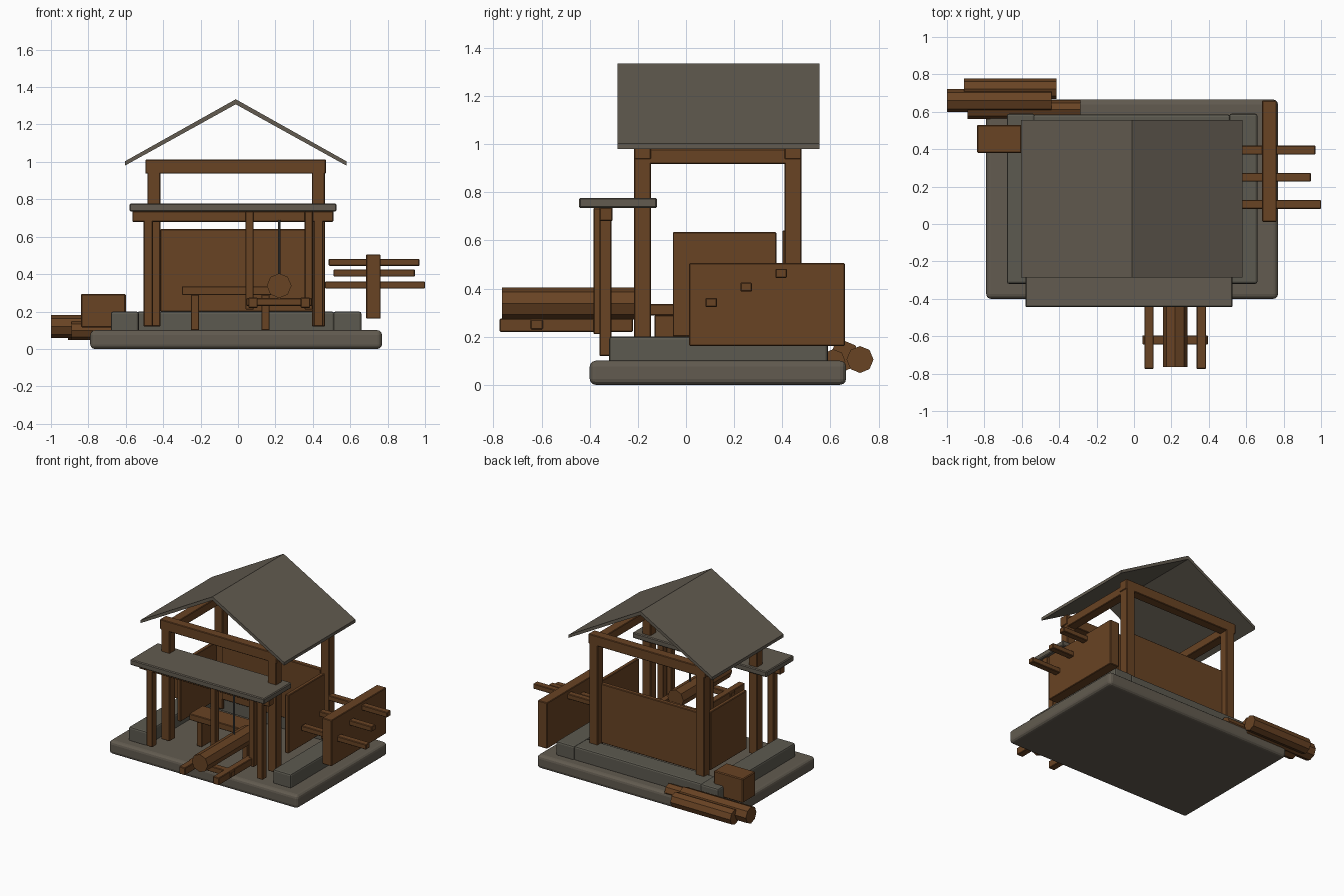
import bpy, math
from mathutils import Vector

if "Cube" in bpy.data.objects:
    bpy.data.objects.remove(bpy.data.objects["Cube"])


def material(name, rgb):
    m = bpy.data.materials.new(name)
    m.diffuse_color = (*rgb, 1)
    m.use_nodes = True
    m.node_tree.nodes["Principled BSDF"].inputs["Base Color"].default_value = m.diffuse_color
    return m


WOOD = material("brown wood", (0.14, 0.056, 0.017))
STONE = material("grey stone", (0.122, 0.105, 0.08))
TIER = material("dark stone", (0.108, 0.102, 0.08))
ROPE = material("rope grey", (0.08, 0.08, 0.078))


def finish(ob, name, mat, bevel=0, segments=1):
    ob.name = name
    ob.data.materials.append(mat)
    if bevel:
        b = ob.modifiers.new("bevel", 'BEVEL')
        b.width, b.segments = bevel, segments
    return ob


def box(name, x, y, z, mat=WOOD, bevel=0.004, segments=1):
    """Box from (min, max) ranges."""
    bpy.ops.mesh.primitive_cube_add(size=1)
    ob = bpy.context.object
    lo, hi = Vector((x[0], y[0], z[0])), Vector((x[1], y[1], z[1]))
    for v in ob.data.vertices:
        v.co = lo + Vector((a * (b + 0.5) for a, b in zip(hi - lo, v.co)))
    return finish(ob, name, mat, bevel, segments)


def rod(name, start, end, radius, mat=WOOD, sides=8):
    a, b = Vector(start), Vector(end)
    bpy.ops.mesh.primitive_cylinder_add(vertices=sides, radius=radius, depth=(b - a).length,
                                        location=(a + b) / 2)
    ob = bpy.context.object
    ob.rotation_euler = (b - a).to_track_quat('Z', 'Y').to_euler()
    return finish(ob, name, mat)


# stone base and U-shaped footing
box("base_slab", (-0.79, 0.77), (-0.40, 0.665), (0, 0.10), STONE, 0.025, 3)
box("left_footing", (-0.68, -0.53), (-0.32, 0.59), (0.09, 0.20), TIER, 0.012, 2)
box("right_footing", (0.51, 0.66), (-0.32, 0.59), (0.09, 0.20), TIER, 0.012, 2)
box("back_footing", (-0.54, 0.515), (0.43, 0.585), (0.09, 0.20), TIER, 0.012, 2)

# main timber frame
for side, x in (("left", (-0.485, -0.415)), ("right", (0.395, 0.465))):
    for end, y in (("front", (-0.215, -0.145)), ("back", (0.41, 0.48))):
        box(f"{end}_{side}_post", x, y, (0.12, 0.95))
    box(f"{side}_top_beam", x, (-0.21, 0.475), (0.917, 0.98))
for end, y in (("front", (-0.215, -0.145)), ("back", (0.41, 0.48))):
    box(f"{end}_top_beam", (-0.495, 0.47), y, (0.937, 1.012))

# wall panels
box("back_panel", (-0.415, 0.40), (0.40, 0.435), (0.20, 0.64))
box("left_panel", (-0.465, -0.435), (-0.055, 0.375), (0.20, 0.635))
box("right_panel", (0.425, 0.455), (-0.055, 0.375), (0.20, 0.635))

# gable roof: extruded inverted V, one slope per object
for side, ex in (("left", -0.605), ("right", 0.58)):
    section = [(ex, 0.98), (ex, 1.003), (-0.012, 1.335), (-0.012, 1.308)]
    verts = [(x, y, z) for y in (-0.285, 0.555) for x, z in section]
    faces = [(0, 1, 2, 3), (7, 6, 5, 4)] + [(i, i + 4, (i + 1) % 4 + 4, (i + 1) % 4) for i in range(4)]
    if side == "right":
        faces = [f[::-1] for f in faces]
    me = bpy.data.meshes.new("roof")
    me.from_pydata(verts, [], [f[::-1] for f in faces])
    ob = bpy.data.objects.new("roof", me)
    bpy.context.collection.objects.link(ob)
    finish(ob, f"{side}_roof_slope", STONE)

# porch
box("porch_roof", (-0.58, 0.527), (-0.445, -0.12), (0.735, 0.777), STONE, 0.006)
box("porch_beam", (-0.565, 0.51), (-0.36, -0.305), (0.68, 0.737))
for side, x in (("left", -0.48), ("right", 0.43)):
    box(f"{side}_porch_post", (x - 0.025, x + 0.025), (-0.36, -0.31), (0.12, 0.69))

# hoist with hanging log on a cradle
for side, x in (("left", 0.062), ("right", 0.378)):
    box(f"{side}_hoist_post", (x - 0.022, x + 0.022), (-0.385, -0.34), (0.21, 0.735))
for side, x in (("left", 0.08), ("right", 0.36)):
    box(f"{side}_cradle_rail", (x - 0.025, x + 0.025), (-0.775, -0.22), (0.22, 0.275))
box("cradle_crossbar", (0.045, 0.395), (-0.645, -0.595), (0.23, 0.272))
rod("cradle_log", (0.22, -0.765, 0.338), (0.22, -0.19, 0.338), 0.066)
rod("hoist_rope", (0.22, -0.36, 0.38), (0.22, -0.36, 0.69), 0.006, ROPE)

# bench
box("bench_seat", (-0.30, 0.22), (-0.15, 0.01), (0.288, 0.335))
for side, x in (("left", -0.23), ("right", 0.147)):
    box(f"{side}_bench_leg", (x - 0.022, x + 0.022), (-0.13, -0.01), (0.10, 0.29))

# side board with pegs through it
box("side_board", (0.685, 0.763), (0.012, 0.66), (0.162, 0.505))
for i, (x0, x1, y, z) in enumerate([(0.465, 1.0, 0.105, 0.342), (0.51, 0.945, 0.25, 0.406),
                                    (0.485, 0.97, 0.395, 0.463)]):
    box(f"board_peg_{i + 1}", (x0, x1), (y - 0.024, y + 0.024), (z - 0.019, z + 0.019))

# chopping block and log pile
box("chopping_block", (-0.84, -0.60), (0.38, 0.53), (0.115, 0.295), WOOD, 0.006)
for i, (x0, x1, y, z, r) in enumerate([(-1.0, -0.44, 0.66, 0.12, 0.062), (-0.91, -0.415, 0.723, 0.105, 0.056),
                                       (-0.89, -0.285, 0.612, 0.098, 0.05)]):
    rod(f"pile_log_{i + 1}", (x0, y, z), (x1, y, z), r)
